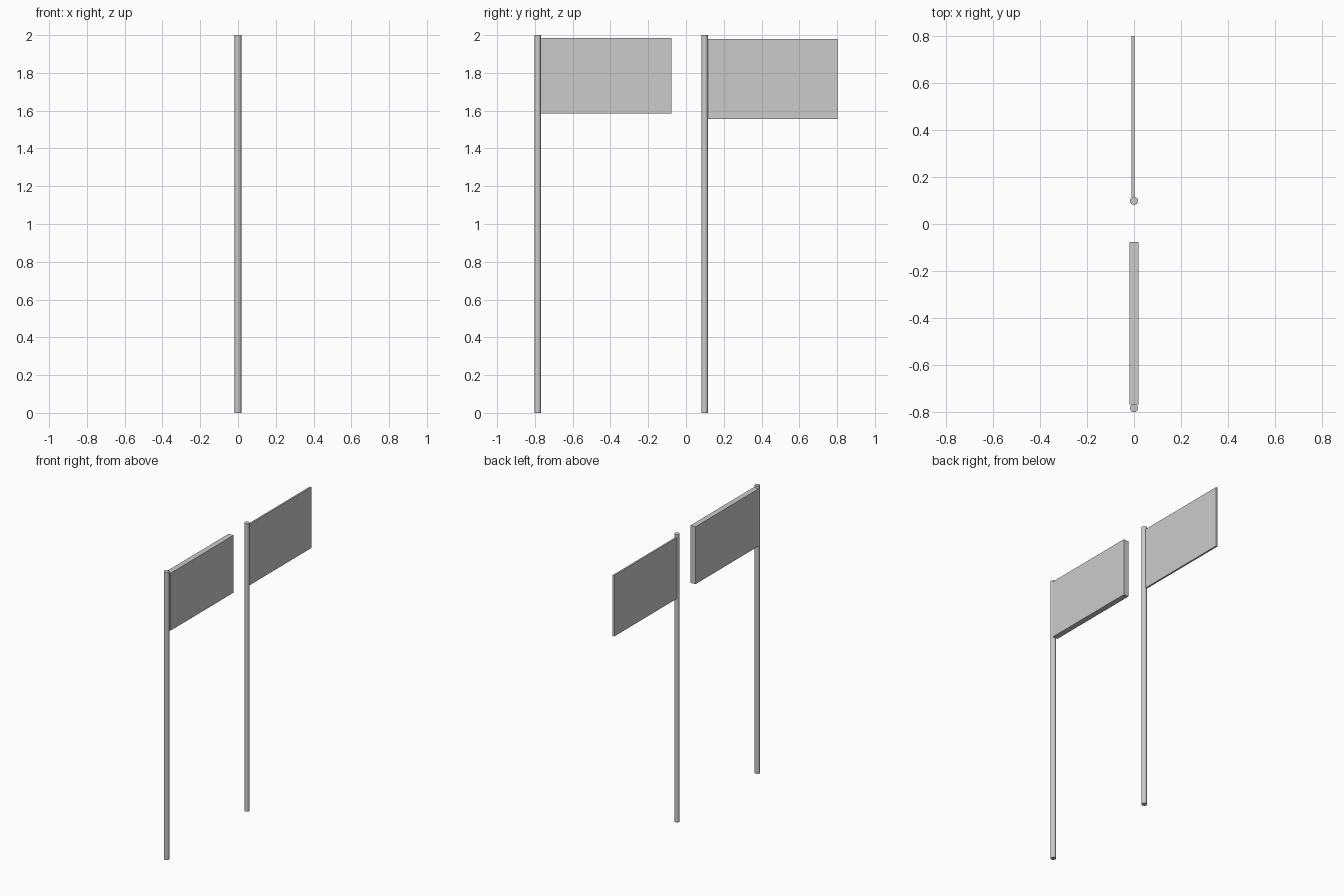
import bpy

if "Cube" in bpy.data.objects:
    bpy.data.objects.remove(bpy.data.objects["Cube"])

POLE_RADIUS = 0.0175


def pole(name, y):
    bpy.ops.mesh.primitive_cylinder_add(vertices=16, radius=POLE_RADIUS, depth=2.0,
                                        location=(0, y, 1.0))
    bpy.context.object.name = name
    bpy.ops.object.shade_smooth_by_angle()


def panel(name, lo, hi):
    centre = [(a + b) / 2 for a, b in zip(lo, hi)]
    bpy.ops.mesh.primitive_cube_add(size=1, location=centre)
    ob = bpy.context.object
    ob.name = name
    ob.scale = [b - a for a, b in zip(lo, hi)]
    bpy.ops.object.transform_apply(location=False, rotation=False, scale=True)


# Front post with the thick board
pole("front_pole", -0.785)
panel("thick_flag", (-0.019, -0.769, 1.586), (0.019, -0.077, 1.985))

# Rear post with the thin board
pole("rear_pole", 0.099)
panel("thin_flag", (-0.010, 0.115, 1.556), (0.002, 0.802, 1.980))
